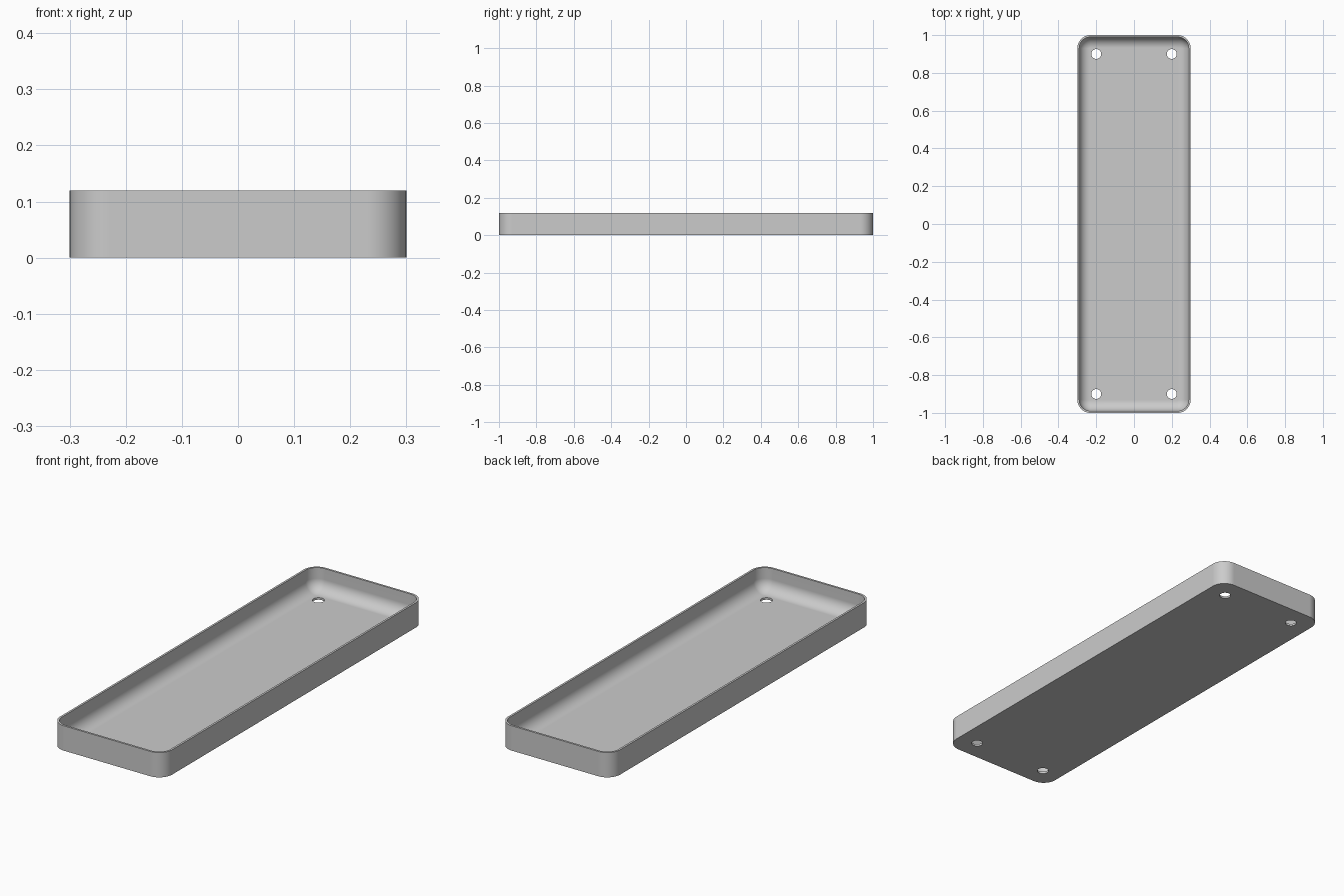
import bpy, bmesh, math

default = bpy.data.objects.get("Cube")
if default:
    bpy.data.objects.remove(default, do_unlink=True)

HALF_X, HALF_Y, HEIGHT = 0.3, 1.0, 0.12
CORNER, WALL, FLOOR, FILLET = 0.07, 0.01, 0.01, 0.057
CORNER_STEPS, FILLET_STEPS = 12, 12

grey = bpy.data.materials.new("plain grey")
grey.use_nodes = True
grey.diffuse_color = (0.6, 0.6, 0.6, 1)
grey.node_tree.nodes["Principled BSDF"].inputs["Base Color"].default_value = (0.6, 0.6, 0.6, 1)


def ring(bm, inset, z):
    """Rounded rectangle loop, moved inwards by inset."""
    radius = CORNER - inset
    verts = []
    for quarter, (sx, sy) in enumerate([(1, 1), (-1, 1), (-1, -1), (1, -1)]):
        for i in range(CORNER_STEPS + 1):
            a = math.pi / 2 * (quarter + i / CORNER_STEPS)
            verts.append(bm.verts.new((sx * (HALF_X - CORNER) + radius * math.cos(a),
                                       sy * (HALF_Y - CORNER) + radius * math.sin(a), z)))
    return verts


# Wall section: outside up, over the thin rim, down the inside and round the fillet
profile = [(0, 0), (0, HEIGHT), (WALL, HEIGHT)]
for i in range(FILLET_STEPS + 1):
    a = math.pi / 2 * i / FILLET_STEPS
    profile.append((WALL + FILLET * (1 - math.cos(a)),
                    FLOOR + FILLET * (1 - math.sin(a))))

# Tray shell
bm = bmesh.new()
rings = [ring(bm, inset, z) for inset, z in profile]
for low, high in zip(rings, rings[1:]):
    for i in range(len(low)):
        j = (i + 1) % len(low)
        bm.faces.new((low[i], low[j], high[j], high[i]))
bm.faces.new(rings[0][::-1])
bm.faces.new(rings[-1])
bmesh.ops.recalc_face_normals(bm, faces=bm.faces)
mesh = bpy.data.meshes.new("tray")
bm.to_mesh(mesh)
bm.free()
mesh.materials.append(grey)
tray = bpy.data.objects.new("tray", mesh)
bpy.context.collection.objects.link(tray)

# Screw holes near the four corners
bm = bmesh.new()
for sx in (-1, 1):
    for sy in (-1, 1):
        made = bmesh.ops.create_cone(bm, cap_ends=True, segments=32,
                                     radius1=0.026, radius2=0.026, depth=0.1)
        bmesh.ops.translate(bm, verts=made["verts"], vec=(sx * 0.2, sy * 0.9, 0))
mesh = bpy.data.meshes.new("hole_cutter")
bm.to_mesh(mesh)
bm.free()
mesh.materials.append(grey)
cutter = bpy.data.objects.new("hole_cutter", mesh)
cutter.hide_render = True
bpy.context.collection.objects.link(cutter)

holes = tray.modifiers.new("holes", "BOOLEAN")
holes.operation = "DIFFERENCE"
holes.solver = "EXACT"
holes.object = cutter

bpy.ops.object.select_all(action="DESELECT")
tray.select_set(True)
bpy.context.view_layer.objects.active = tray
bpy.ops.object.modifier_apply(modifier=holes.name)
bpy.data.objects.remove(cutter, do_unlink=True)

# Smooth curves, crisp rim and flat floor
bpy.ops.object.shade_smooth_by_angle(angle=math.radians(30))
normals = tray.modifiers.new("flat_floor_normals", "WEIGHTED_NORMAL")
normals.keep_sharp = True
